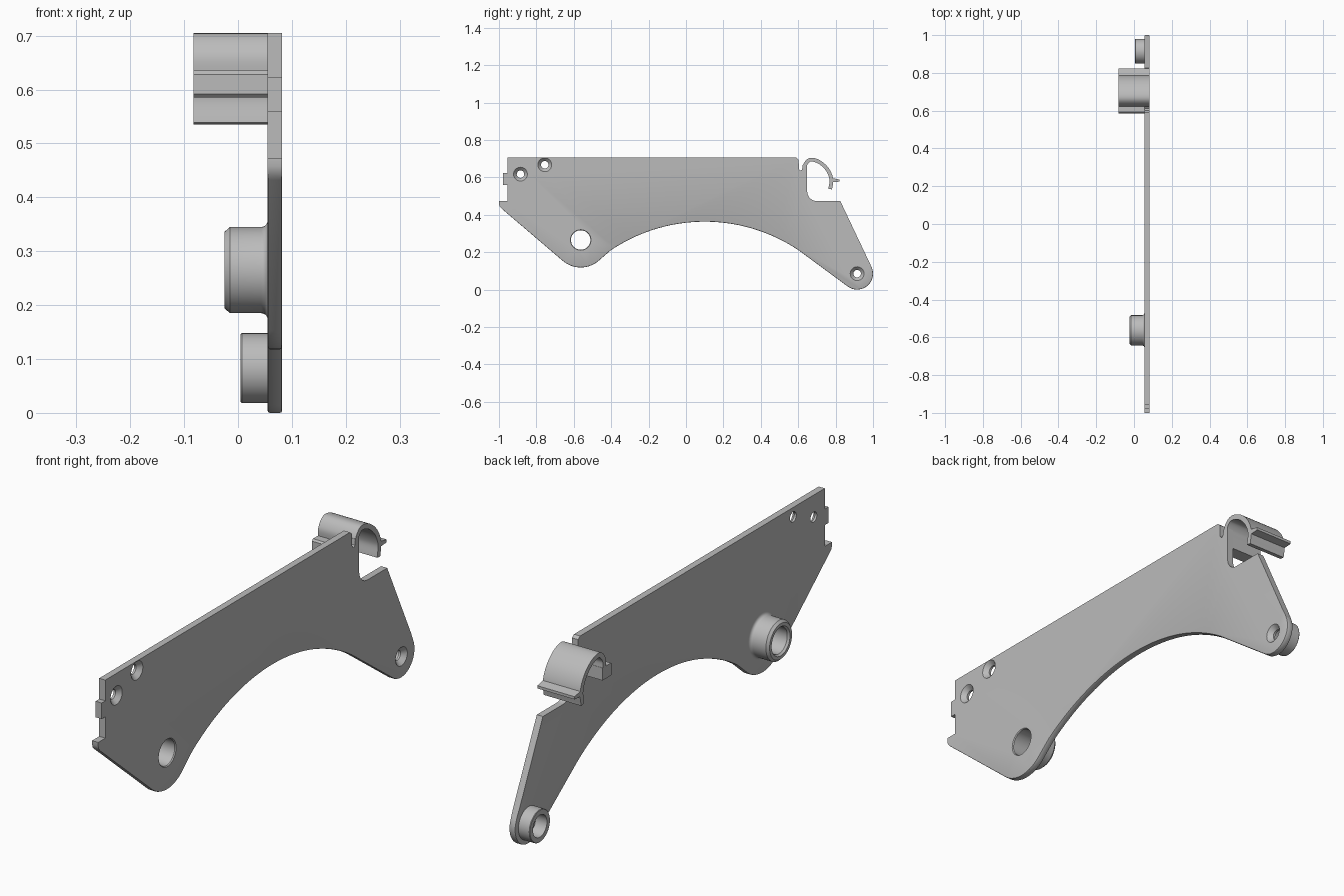
import bpy, bmesh, math
from mathutils import Vector

if "Cube" in bpy.data.objects:
    bpy.data.objects.remove(bpy.data.objects["Cube"])

grey = bpy.data.materials.new("plain grey")
grey.use_nodes = True
grey.diffuse_color = (0.5, 0.5, 0.5, 1)
grey.node_tree.nodes["Principled BSDF"].inputs["Base Color"].default_value = (0.5, 0.5, 0.5, 1)

BACK, FACE, END = 0.055, 0.082, -0.083   # plate sides and clip end along x


def finish(name, bm):
    bmesh.ops.recalc_face_normals(bm, faces=bm.faces)
    mesh = bpy.data.meshes.new(name)
    bm.to_mesh(mesh)
    bm.free()
    mesh.materials.append(grey)
    ob = bpy.data.objects.new(name, mesh)
    bpy.context.collection.objects.link(ob)
    return ob


def activate(ob):
    bpy.ops.object.select_all(action='DESELECT')
    ob.select_set(True)
    bpy.context.view_layer.objects.active = ob


def smooth(ob):
    activate(ob)
    bpy.ops.object.shade_smooth_by_angle(angle=math.radians(30))


def prism(name, points, x0, x1, rim_bevel=0):
    """Extrude a (y, z) outline along x, optionally easing the lower rim."""
    bm = bmesh.new()
    face = bm.faces.new([bm.verts.new((x0, y, z)) for y, z in points])
    new = bmesh.ops.extrude_face_region(bm, geom=[face])["geom"]
    bmesh.ops.translate(bm, vec=(x1 - x0, 0, 0),
                        verts=[v for v in new if isinstance(v, bmesh.types.BMVert)])
    if rim_bevel:
        rim = [e for e in bm.edges if abs(e.verts[0].co.x - e.verts[1].co.x) < 1e-5
               and max(v.co.z for v in e.verts) < 0.44]
        bmesh.ops.bevel(bm, geom=rim, offset=rim_bevel, segments=2, profile=0.5, affect='EDGES')
    return finish(name, bm)


def lathe(name, profile, y, z, closed, steps=48):
    """Spin an (x, radius) profile about an axis parallel to x."""
    bm = bmesh.new()
    verts = [bm.verts.new((x, y + r, z)) for x, r in profile]
    edges = [bm.edges.new(p) for p in zip(verts, verts[1:])]
    if closed:
        edges.append(bm.edges.new((verts[-1], verts[0])))
    bmesh.ops.spin(bm, geom=verts + edges, cent=(0, y, z), axis=(1, 0, 0),
                   angle=math.tau, steps=steps, use_merge=False)
    bmesh.ops.remove_doubles(bm, verts=bm.verts, dist=1e-5)
    return finish(name, bm)


def arc(cy, cz, r, a0, a1, n):
    angles = [math.radians(a0 + (a1 - a0) * i / n) for i in range(n + 1)]
    return [(cy + r * math.cos(a), cz + r * math.sin(a)) for a in angles]


def spline(points, n=8):
    """Catmull-Rom curve through the points."""
    p = [Vector(q) for q in points]
    p = [2 * p[0] - p[1]] + p + [2 * p[-1] - p[-2]]
    out = []
    for a, b, c, d in zip(p, p[1:], p[2:], p[3:]):
        for i in range(n):
            t = i / n
            out.append(0.5 * (2 * b + (c - a) * t + (2 * a - 5 * b + 4 * c - d) * t**2
                              + (3 * b - a - 3 * c + d) * t**3))
    return out + [p[-2]]


def strip(points, half):
    """Outline of a ribbon of even thickness along a path."""
    left, right = [], []
    for i, p in enumerate(points):
        d = (points[min(i + 1, len(points) - 1)] - points[max(i - 1, 0)]).normalized()
        side = Vector((-d.y, d.x)) * half
        left.append(tuple(p + side))
        right.append(tuple(p - side))
    return left + right[::-1]


# Plate outline: top edge, slit, clip recess, front lobe, arch, bushing lobe, notched end
outline = [(-0.955, 0.705), (0.59, 0.705), (0.602, 0.695), (0.604, 0.645), (0.612, 0.635),
           (0.621, 0.642), (0.624, 0.665), (0.646, 0.665)]
outline += arc(0.70, 0.525, 0.052, 180, 270, 8)
outline += [(0.825, 0.473)]
outline += arc(0.915, 0.085, 0.085, 24, -124, 20)
outline += arc(0.1, -0.537, 0.9, 56, 124, 40)
outline += arc(-0.563, 0.265, 0.147, 310, 230, 14)
outline += [(-0.985, 0.432), (-0.996, 0.445), (-1.0, 0.458), (-1.0, 0.473), (-0.955, 0.473),
            (-0.955, 0.558), (-0.978, 0.558), (-0.978, 0.622), (-0.955, 0.622)]
plate = prism("side_plate", outline, BACK, FACE, rim_bevel=0.004)

# Cutters for the countersunk screw holes and the bushing bore
screw = [(0, 0), (0, 0.02), (0.064, 0.02), (FACE, 0.037), (0.1, 0.037), (0.1, 0)]
bore = [(0, 0), (0, 0.052), (0.078, 0.052), (FACE, 0.055), (0.1, 0.055), (0.1, 0)]
holes = [(screw, -0.885, 0.617), (screw, -0.755, 0.667), (screw, 0.915, 0.085),
         (bore, -0.563, 0.265)]
for profile, y, z in holes:
    cutter = lathe("hole_cutter", profile, y, z, False)
    cutter.hide_render = True
    cut = plate.modifiers.new("hole", 'BOOLEAN')
    cut.operation, cut.solver, cut.object = 'DIFFERENCE', 'EXACT', cutter
    activate(plate)
    bpy.ops.object.modifier_apply(modifier=cut.name)
    bpy.data.objects.remove(cutter)
smooth(plate)

# Bushing with a filleted root and chamfered mouth
fillet = [(BACK - 0.012 + 0.012 * math.sin(a), 0.092 - 0.012 * math.cos(a))
          for a in (math.radians(d) for d in range(0, 91, 18))]
smooth(lathe("bushing", [(BACK, 0.052), (-0.017, 0.052), (-0.025, 0.058), (-0.025, 0.071),
                         (-0.015, 0.08)] + fillet, -0.563, 0.265, True))

# Short screw boss on the front lobe
smooth(lathe("screw_boss", [(BACK, 0.044), (0.005, 0.044), (0.005, 0.063), (0.007, 0.065),
                            (BACK, 0.065)], 0.915, 0.083, True))

# Spring clip: curved hook, finger lip and foot
hook = spline([(0.634, 0.625), (0.636, 0.665), (0.664, 0.694), (0.712, 0.682),
               (0.755, 0.643), (0.777, 0.59), (0.771, 0.537)])
smooth(prism("clip_hook", strip(hook, 0.010), END, FACE))
prism("clip_lip", [(0.777, 0.574), (0.822, 0.577), (0.822, 0.588), (0.777, 0.597)], END, FACE)
prism("clip_foot", [(0.592, 0.585), (0.645, 0.585), (0.645, 0.635), (0.592, 0.635),
                    (0.585, 0.628), (0.585, 0.592)], END, BACK)
